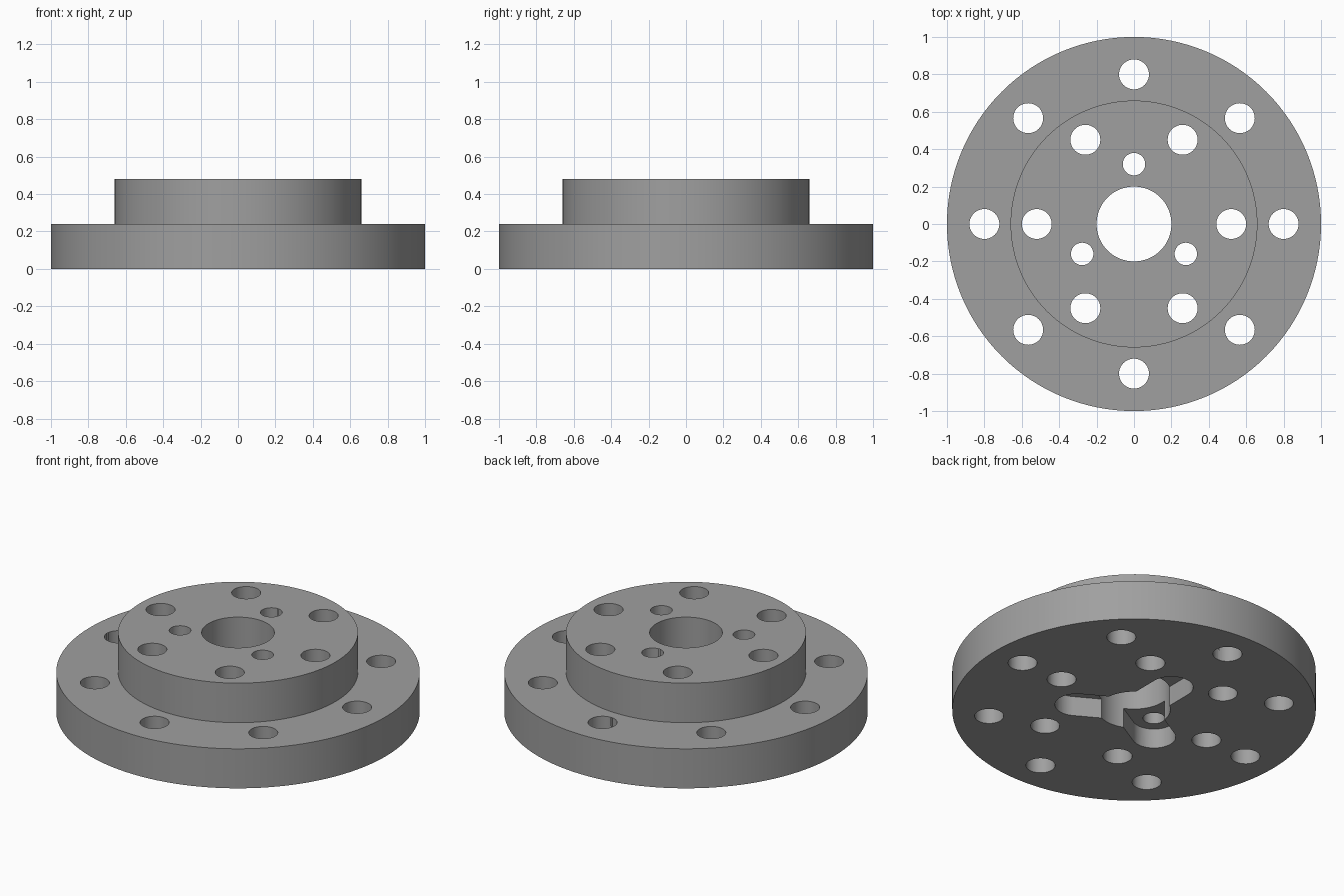
import bpy, bmesh, math
from mathutils import Matrix, Vector

if "Cube" in bpy.data.objects:
    bpy.data.objects.remove(bpy.data.objects["Cube"])


def to_object(name, bm):
    bmesh.ops.recalc_face_normals(bm, faces=bm.faces)
    mesh = bpy.data.meshes.new(name)
    bm.to_mesh(mesh)
    bm.free()
    ob = bpy.data.objects.new(name, mesh)
    bpy.context.collection.objects.link(ob)
    return ob


def add_pin(bm, x, y, radius):
    """Tall cylinder that drills straight through the body."""
    bmesh.ops.create_cone(bm, cap_ends=True, segments=48, radius1=radius, radius2=radius,
                          depth=1.0, matrix=Matrix.Translation((x, y, 0.24)))


def add_ring_of_pins(bm, count, ring, radius, start):
    for i in range(count):
        a = math.radians(start) + i * math.tau / count
        add_pin(bm, ring * math.cos(a), ring * math.sin(a), radius)


def slot_cutter(angle, reach, half_width, depth):
    """Round-ended slot from the axis outwards, open at the underside."""
    bm = bmesh.new()
    pts = [(0, half_width), (0, -half_width)]
    for i in range(25):
        t = -math.pi / 2 + math.pi * i / 24
        pts.append((reach + half_width * math.cos(t), half_width * math.sin(t)))
    face = bm.faces.new([bm.verts.new((x, y, -0.1)) for x, y in pts])
    top = bmesh.ops.extrude_face_region(bm, geom=[face])["geom"]
    bmesh.ops.translate(bm, vec=Vector((0, 0, depth + 0.1)),
                        verts=[v for v in top if isinstance(v, bmesh.types.BMVert)])
    bmesh.ops.rotate(bm, verts=bm.verts, matrix=Matrix.Rotation(math.radians(angle), 3, 'Z'))
    return to_object("slot_cutter", bm)


# Stepped body with central bore: closed profile lathed around z
bm = bmesh.new()
profile = [(0.2, 0), (1, 0), (1, 0.24), (0.66, 0.24), (0.66, 0.48), (0.2, 0.48)]
SEG = 128
rings = [[bm.verts.new((r * math.cos(k * math.tau / SEG), r * math.sin(k * math.tau / SEG), z))
          for r, z in profile] for k in range(SEG)]
n = len(profile)
for k in range(SEG):
    a, b = rings[k], rings[(k + 1) % SEG]
    for j in range(n):
        bm.faces.new((a[j], b[j], b[(j + 1) % n], a[(j + 1) % n]))
flange = to_object("flange_hub", bm)

# Drilled holes: flange bolts, boss bolts, small holes
bm = bmesh.new()
add_ring_of_pins(bm, 8, 0.8, 0.08, 0)
add_ring_of_pins(bm, 6, 0.52, 0.08, 0)
add_ring_of_pins(bm, 3, 0.32, 0.06, 90)
cutters = [to_object("hole_cutter", bm)]

# Three slots in the underside, each ending around a small hole
cutters += [slot_cutter(a, 0.32, 0.12, 0.12) for a in (90, 210, 330)]

for cutter in cutters:
    cutter.hide_render = True
    mod = flange.modifiers.new("cut", 'BOOLEAN')
    mod.operation = 'DIFFERENCE'
    mod.solver = 'EXACT'
    mod.object = cutter

# Bake the cuts and drop the helpers
graph = bpy.context.evaluated_depsgraph_get()
baked = bpy.data.meshes.new_from_object(flange.evaluated_get(graph))
flange.modifiers.clear()
flange.data = baked
for cutter in cutters:
    bpy.data.objects.remove(cutter)

# Single grey material
grey = bpy.data.materials.new("grey_metal")
grey.diffuse_color = (0.35, 0.35, 0.35, 1)
grey.use_nodes = True
grey.node_tree.nodes["Principled BSDF"].inputs["Base Color"].default_value = grey.diffuse_color
flange.data.materials.clear()
flange.data.materials.append(grey)

bpy.context.view_layer.objects.active = flange
flange.select_set(True)
bpy.ops.object.shade_smooth_by_angle(angle=math.radians(30))
